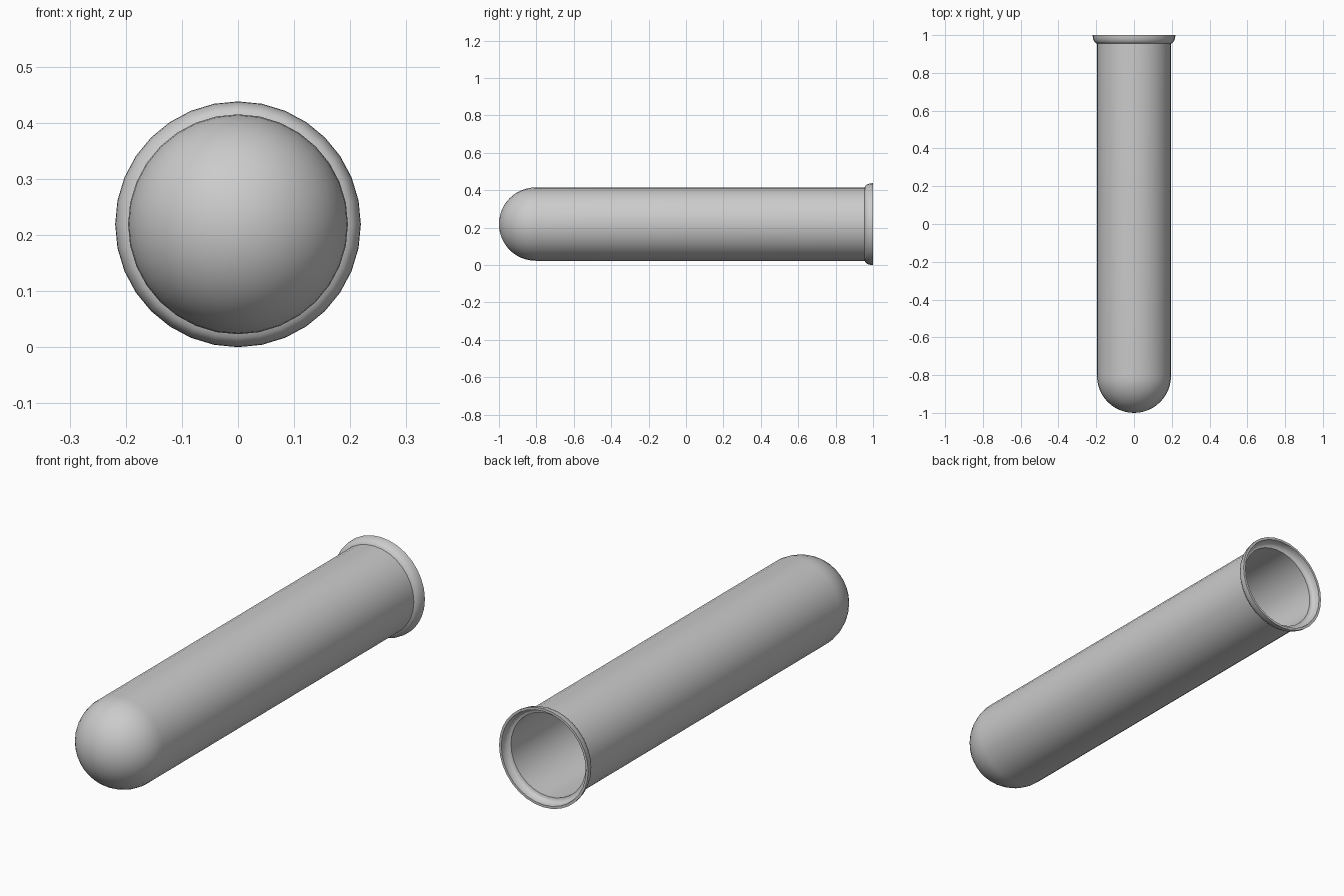
import bpy, bmesh, math
from mathutils import Vector, Matrix

if "Cube" in bpy.data.objects:
    bpy.data.objects.remove(bpy.data.objects["Cube"])

R, WALL, CZ, SEG = 0.196, 0.012, 0.219, 32
CAP_Y = -1 + R


def arc(radius, steps=12):
    # quarter arc from the pole to the tube wall, as (radius, y)
    return [(radius * math.sin(i / steps * math.pi / 2),
             CAP_Y - radius * math.cos(i / steps * math.pi / 2))
            for i in range(steps + 1)]


def lathe(name, profile):
    # revolve a (radius, y) profile round the tube's long axis
    bm = bmesh.new()
    vs = [bm.verts.new((0, y, r)) for r, y in profile]
    es = [bm.edges.new(p) for p in zip(vs, vs[1:])]
    bmesh.ops.spin(bm, geom=vs + es, cent=(0, 0, 0), axis=(0, 1, 0),
                   angle=math.tau, steps=SEG, use_duplicate=False)
    bmesh.ops.remove_doubles(bm, verts=bm.verts, dist=1e-5)
    bmesh.ops.translate(bm, verts=bm.verts, vec=(0, 0, CZ))
    bmesh.ops.recalc_face_normals(bm, faces=bm.faces)
    me = bpy.data.meshes.new(name)
    bm.to_mesh(me)
    bm.free()
    ob = bpy.data.objects.new(name, me)
    bpy.context.collection.objects.link(ob)
    bpy.context.view_layer.objects.active = ob
    ob.select_set(True)
    bpy.ops.object.shade_smooth_by_angle(angle=math.radians(35))
    ob.select_set(False)
    return ob


# rounded outer wall, flared lip, then the inner wall back to the bottom
outer = arc(R) + [(R, 0.955)]
lip_out = [(0.203, 0.958), (0.210, 0.965), (0.215, 0.975), (0.218, 0.987), (0.219, 1.0)]
lip_in = [(0.208, 1.0), (0.207, 0.989), (0.204, 0.979), (0.199, 0.971), (0.192, 0.967)]
inner = [(R - WALL, 0.966)] + arc(R - WALL)[::-1]
lathe("test_tube", outer + lip_out + lip_in + inner)
